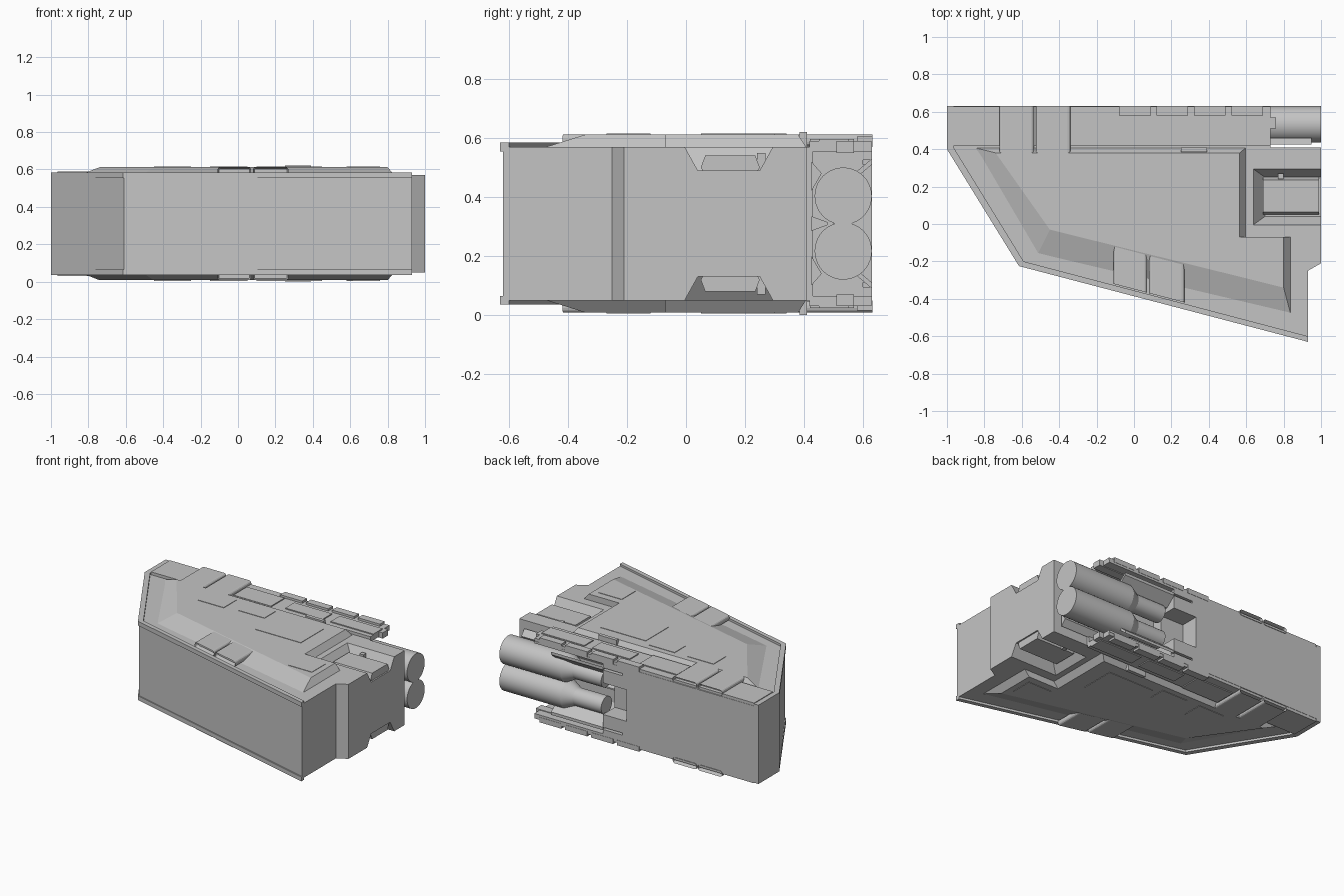
import bpy, bmesh, math
from mathutils import Vector, Matrix

old = bpy.data.objects.get("Cube")
if old:
    bpy.data.objects.remove(old, do_unlink=True)

MID = 0.31  # height of the mirror plane

grey = bpy.data.materials.new("hull_grey")
grey.use_nodes = True
grey.diffuse_color = (0.55, 0.55, 0.55, 1)
grey.node_tree.nodes["Principled BSDF"].inputs["Base Color"].default_value = grey.diffuse_color


def finish(bm, name, flip=False):
    """Turn a bmesh into an object, optionally mirrored to the underside."""
    if flip:
        for v in bm.verts:
            v.co.z = 2 * MID - v.co.z
    bmesh.ops.recalc_face_normals(bm, faces=bm.faces)
    mesh = bpy.data.meshes.new(name)
    bm.to_mesh(mesh)
    bm.free()
    mesh.materials.append(grey)
    ob = bpy.data.objects.new(name, mesh)
    bpy.context.collection.objects.link(ob)
    return ob


def loft(name, low, high, flip=False):
    """Solid between two matching loops of 3D points."""
    bm = bmesh.new()
    a = [bm.verts.new(p) for p in low]
    b = [bm.verts.new(p) for p in high]
    bm.faces.new(a)
    bm.faces.new(b)
    for i in range(len(a)):
        j = (i + 1) % len(a)
        bm.faces.new((a[i], a[j], b[j], b[i]))
    return finish(bm, name, flip)


def prism(name, plan, z0, z1, flip=False):
    return loft(name, [(x, y, z0) for x, y in plan], [(x, y, z1) for x, y in plan], flip)


def box(name, x0, x1, y0, y1, z0, z1, flip=False):
    return prism(name, [(x0, y0), (x1, y0), (x1, y1), (x0, y1)], z0, z1, flip)


def beam(name, profile, x0, x1, flip=False):
    """Profile in y and z, run along x."""
    return loft(name, [(x0, y, z) for y, z in profile], [(x1, y, z) for y, z in profile], flip)


def cut(target, cutters):
    for c in cutters:
        c.hide_render = True
        m = target.modifiers.new("cut", "BOOLEAN")
        m.operation, m.solver, m.object = "DIFFERENCE", "EXACT", c
    bpy.context.view_layer.update()
    dg = bpy.context.evaluated_depsgraph_get()
    mesh = bpy.data.meshes.new_from_object(target.evaluated_get(dg))
    target.modifiers.clear()
    target.data = mesh
    for c in cutters:
        bpy.data.objects.remove(c, do_unlink=True)


def pad(name, x0, x1, y0, y1, slant, flip):
    """Rounded pad with hollow ends, its ends slanted along x."""
    z0, z1, r = 0.572, 0.612, 0.015
    bm = bmesh.new()
    loop = []
    for cx, cz, start in ((x1 - r, z1 - r, 0), (x0 + r, z1 - r, 90),
                          (x0 + r, z0 + r, 180), (x1 - r, z0 + r, 270)):
        for k in range(4):
            t = math.radians(start + 30 * k)
            loop.append((cx + r * math.cos(t), cz + r * math.sin(t)))
    ends = [[bm.verts.new((x, y + slant * (x - x0), z)) for x, z in loop] for y in (y0, y1)]
    caps = [bm.faces.new(e) for e in ends]
    for i in range(len(loop)):
        j = (i + 1) % len(loop)
        bm.faces.new((ends[0][i], ends[0][j], ends[1][j], ends[1][i]))
    bmesh.ops.recalc_face_normals(bm, faces=bm.faces)
    bmesh.ops.inset_individual(bm, faces=caps, thickness=0.009)
    for cap, d in zip(caps, (0.03, -0.03)):
        bmesh.ops.translate(bm, verts=cap.verts, vec=(0, d, 0))
    return finish(bm, name, flip)


# Hull, with the engine bay and side troughs cut out
outline = [(-1, 0.63), (-1, 0.40), (-0.61, -0.22), (0.93, -0.62),
           (0.93, -0.25), (1, -0.21), (1, 0.63)]
hull = prism("hull", outline, 0.05, 0.57)
cutters = [box("bay_cutter", 0.2, 1.2, 0.43, 0.8, 0.065, 0.555),
           box("slot_cutter", 0.02, 0.5, 0.5, 0.8, 0.2, 0.42),
           box("end_cutter", 0.73, 1.2, 0.41, 0.8, -0.1, 0.8)]
for flip in (False, True):
    cutters.append(loft("trough_cutter",
                        [(0.70, 0.04, 0.49), (1.1, 0.04, 0.49), (1.1, 0.25, 0.49), (0.70, 0.25, 0.49)],
                        [(0.63, -0.01, 0.58), (1.1, -0.01, 0.58), (1.1, 0.30, 0.58), (0.63, 0.30, 0.58)],
                        flip))
    cutters.append(box("side_slot_cutter", 0.05, 0.4, 0.6, 0.8, 0.51, 0.525, flip))
cut(hull, cutters)

for flip in (False, True):
    side = "lower_" if flip else "upper_"

    # Raised lip around the outer edge
    lip = [(-1, 0.63), (-1, 0.40), (-0.615, -0.225), (0.93, -0.63),
           (0.93, -0.60), (-0.59, -0.20), (-0.965, 0.41), (-0.965, 0.63)]
    prism(side + "lip", lip, 0.555, 0.585, flip)

    # Sloped central deck
    base = [(-0.86, 0.41), (-0.52, -0.17), (0.84, -0.49), (0.84, -0.07), (0.60, -0.07), (0.60, 0.41)]
    crown = [(-0.74, 0.38), (-0.45, -0.03), (0.80, -0.34), (0.80, -0.07), (0.565, -0.07), (0.565, 0.38)]
    loft(side + "deck", [(x, y, 0.565) for x, y in base], [(x, y, 0.612) for x, y in crown], flip)

    # Thin deck panels
    for x0, x1, y0, y1 in ((-0.45, -0.25, 0.2, 0.34), (-0.15, 0.05, 0.22, 0.34),
                           (0.1, 0.45, 0.05, 0.3), (0.58, 0.76, -0.27, -0.12)):
        box(side + "deck_panel", x0, x1, y0, y1, 0.61, 0.615, flip)
    box(side + "deck_latch", 0.25, 0.39, 0.385, 0.41, 0.57, 0.62, flip)

    # Rear strip with its plates and edge blocks
    box(side + "rear_strip", -0.965, 0.73, 0.418, 0.628, 0.56, 0.59, flip)
    for x0, x1, y0, y1 in ((-0.33, -0.04, 0.42, 0.57), (0.05, 0.34, 0.45, 0.55), (0.40, 0.73, 0.45, 0.55)):
        box(side + "strip_plate", x0, x1, y0, y1, 0.588, 0.597, flip)
    for i in range(4):
        x = -0.08 + 0.2 * i
        box(side + "edge_block", x, x + 0.17, 0.58, 0.632, 0.57, 0.605, flip)

    # Hollow pads, two at the back and two on the front slope
    for x0, x1 in ((-0.72, -0.535), (-0.525, -0.34)):
        pad(side + "rear_pad", x0, x1, 0.38, 0.632, 0, flip)
    for x0, x1, y0, y1 in ((-0.11, 0.07, -0.32, -0.12), (0.08, 0.27, -0.37, -0.17)):
        pad(side + "front_pad", x0, x1, y0, y1, -0.26, flip)

    # Chamfered block lying in the trough
    block = [(0.065, 0.475), (0.05, 0.50), (0.065, 0.54), (0.235, 0.54), (0.25, 0.50), (0.235, 0.475)]
    beam(side + "trough_block", block, 0.69, 0.99, flip)
    box(side + "block_tab", 0.77, 0.80, 0.24, 0.27, 0.48, 0.55, flip)

    # Engine brackets
    beam(side + "outer_bracket", [(0.535, 0.45), (0.63, 0.53), (0.63, 0.51), (0.56, 0.45)], 0.2, 0.6, flip)
    beam(side + "inner_bracket", [(0.425, 0.52), (0.46, 0.48), (0.425, 0.42)], 0.2, 0.95, flip)
    beam(side + "middle_bracket", [(0.425, 0.31), (0.425, 0.285), (0.48, 0.305), (0.48, 0.31)], 0.2, 0.95, flip)
    box(side + "bay_rail", 0.5, 0.76, 0.51, 0.57, 0.55, 0.59, flip)

    # Engine: wide barrel, cone and narrow feed tube, turned about x
    bm = bmesh.new()
    for r1, r2, x0, x1 in ((0.06, 0.06, 0.24, 0.5), (0.06, 0.097, 0.46, 0.53), (0.097, 0.097, 0.53, 1.0)):
        place = Matrix.Translation(Vector(((x0 + x1) / 2, 0.533, 0.403))) @ Matrix.Rotation(math.pi / 2, 4, "Y")
        bmesh.ops.create_cone(bm, cap_ends=True, segments=40, radius1=r1, radius2=r2,
                              depth=x1 - x0, matrix=place)
    engine = finish(bm, side + "engine", flip)
    bpy.ops.object.select_all(action="DESELECT")
    engine.select_set(True)
    bpy.context.view_layer.objects.active = engine
    bpy.ops.object.shade_smooth_by_angle(angle=math.radians(30))
